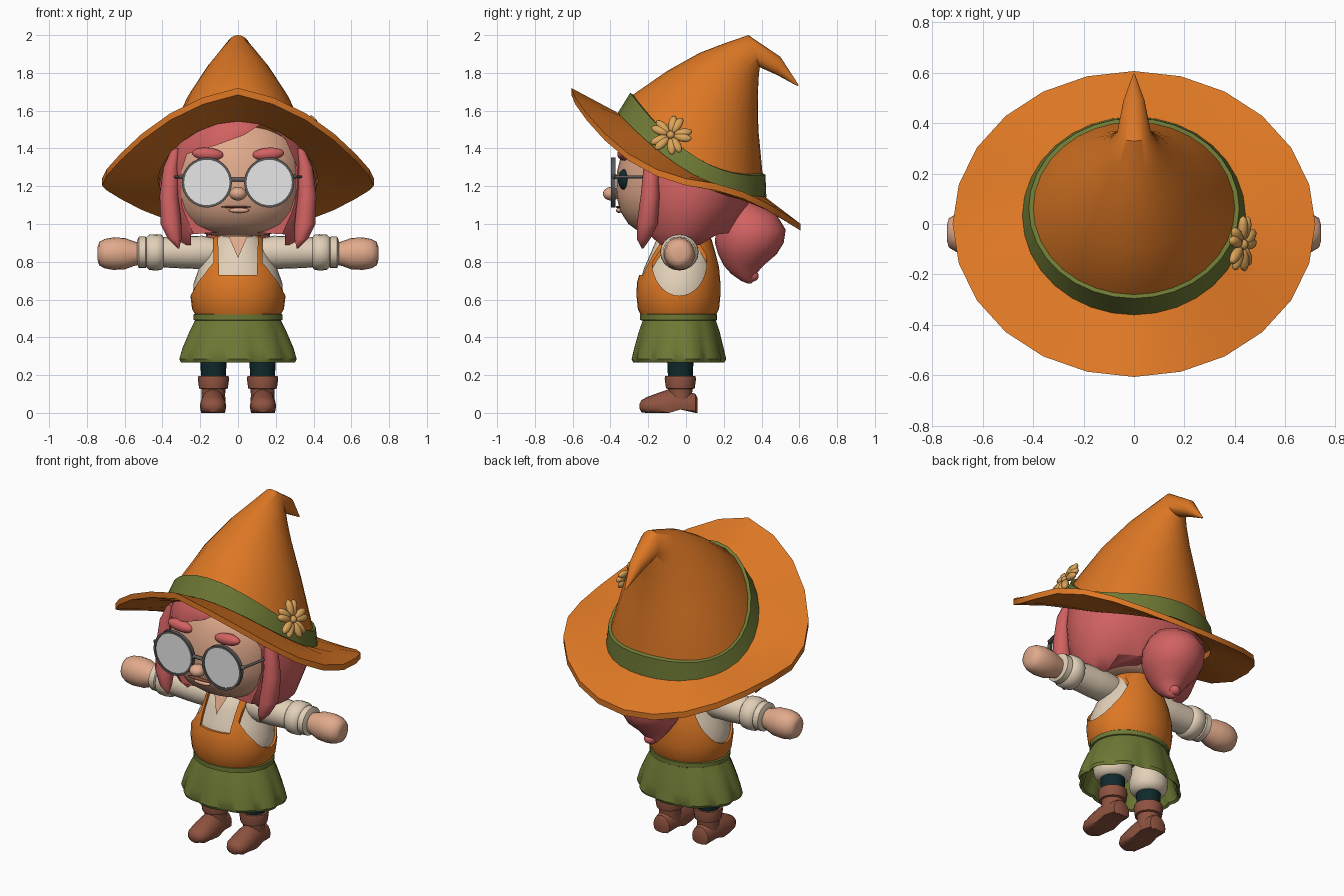
import bpy, bmesh, math
from mathutils import Vector, Matrix

if "Cube" in bpy.data.objects:
    bpy.data.objects.remove(bpy.data.objects["Cube"])

def material(name, *rgb):
    m = bpy.data.materials.new(name)
    m.diffuse_color = (*rgb, 1)
    m.use_nodes = True
    m.node_tree.nodes["Principled BSDF"].inputs["Base Color"].default_value = m.diffuse_color
    return m

ORANGE = material("orange cloth", .72, .185, .018)
GREEN = material("olive green", .155, .19, .035)
PINK = material("pink hair", .64, .12, .12)
SKIN = material("skin", .75, .40, .26)
CREAM = material("cream shirt", .76, .63, .48)
BROWN = material("brown leather", .27, .085, .05)
TEAL = material("dark teal", .005, .022, .025)
GLASS = material("lens grey", .90, .90, .90)
FRAME = material("frame grey", .11, .105, .10)
GOLD = material("gold flower", .70, .37, .10)
X, Y, Z = Vector((1, 0, 0)), Vector((0, 1, 0)), Vector((0, 0, 1))

def smooth(o, angle=40):
    bpy.ops.object.select_all(action='DESELECT')
    o.select_set(True)
    bpy.context.view_layer.objects.active = o
    bpy.ops.object.shade_smooth_by_angle(angle=math.radians(angle))

def finish(bm, name, mat, angle=40):
    bmesh.ops.recalc_face_normals(bm, faces=bm.faces)
    me = bpy.data.meshes.new(name)
    bm.to_mesh(me)
    bm.free()
    o = bpy.data.objects.new(name, me)
    bpy.context.collection.objects.link(o)
    me.materials.append(mat)
    smooth(o, angle)
    return o

def ring(c, u, v, n=24):
    """Ellipse of points around c with half axes u and v."""
    return [Vector(c) + u * math.cos(2 * math.pi * i / n) + v * math.sin(2 * math.pi * i / n) for i in range(n)]

def zring(z, hx, yf, yb, n=32):
    return ring((0, (yf + yb) / 2, z), X * hx, Y * (yb - yf) / 2, n)

def loft(name, rings, mat, angle=40, caps=True, closed=False):
    bm = bmesh.new()
    rows = [[bm.verts.new(p) for p in r] for r in rings]
    pairs = list(zip(rows, rows[1:])) + ([(rows[-1], rows[0])] if closed else [])
    for a, b in pairs:
        for i in range(len(a)):
            j = (i + 1) % len(a)
            bm.faces.new((a[i], a[j], b[j], b[i]))
    if caps and not closed:
        bm.faces.new(rows[0])
        bm.faces.new(rows[-1])
    return finish(bm, name, mat, angle)

def blob(name, loc, size, mat, rot=Matrix.Identity(4), seg=20):
    bm = bmesh.new()
    bmesh.ops.create_uvsphere(bm, u_segments=seg, v_segments=seg // 2, radius=1,
                              matrix=Matrix.Translation(loc) @ rot @ Matrix.Diagonal((*size, 1)))
    return finish(bm, name, mat, 80)

def tube(name, a, b, r, mat, n=10):
    a, b = Vector(a), Vector(b)
    u = (b - a).orthogonal().normalized()
    v = (b - a).normalized().cross(u)
    return loft(name, [ring(a, u * r, v * r, n), ring(b, u * r, v * r, n)], mat)

def prism(pts, y0, y1):
    return loft("cutter", [[Vector((x, y, z)) for x, z in pts] for y in (y0, y1)], SKIN)

def cut(o, cutter):
    cutter.hide_render = True
    m = o.modifiers.new("cut", 'BOOLEAN')
    m.operation, m.object, m.solver = 'DIFFERENCE', cutter, 'EXACT'
    bpy.context.view_layer.objects.active = o
    bpy.ops.object.modifier_apply(modifier=m.name)
    bpy.data.objects.remove(cutter)
    smooth(o)

# Hat cone: each section is front point, back point, half width, side droop
def hat_ring(yf, zf, yb, zb, w, droop, grow=0, n=32):
    c, v = Vector((0, (yf + yb) / 2, (zf + zb) / 2)), Vector((0, (yb - yf) / 2, (zb - zf) / 2))
    v += v.normalized() * grow
    pts = ring(c, X * (w + grow), v, n)
    for i, p in enumerate(pts):
        p.z -= droop * math.cos(2 * math.pi * i / n) ** 2
    return pts

BASE = (-.345, 1.58, .41, 1.15, .425, .10)
RIM = (-.28, 1.685, .405, 1.27, .40, .13)
loft("hat_cone", [hat_ring(*s) for s in (
    BASE, RIM, (-.10, 1.81, .383, 1.5, .285, .04), (.07, 1.905, .38, 1.68, .175, 0),
    (.20, 1.955, .385, 1.78, .115, 0), (.33, 2.0, .39, 1.83, .068, 0),
    (.50, 1.885, .48, 1.79, .042, 0), (.597, 1.735, .59, 1.73, .004, 0))], ORANGE)
loft("hat_band", [hat_ring(*BASE, 0), hat_ring(*BASE, .018), hat_ring(*RIM, .018),
                  hat_ring(*RIM, -.01)], GREEN, 30, caps=False)

# Brim: inner and outer edges, drooping towards the sides
def brim(t, drop):
    inner = hat_ring(*BASE, 0, 24)
    outer = ring((0, 0, 1.36), X * .72, Y * .607 - Z * .36, 24)
    for i, p in enumerate(outer):
        a = 2 * math.pi * i / 24
        s, c = math.sin(a), abs(math.cos(a))
        p.z -= .12 * (1 - s) - .05 * math.sin(math.pi * s) if s > 0 else .12 * c - .065 * math.sin(math.pi * s)
    return [a.lerp(b, t) - Z * drop for a, b in zip(inner, outer)]
loft("hat_brim", [brim(0, 0), brim(.5, 0), brim(1, 0), brim(1, .036), brim(.5, .036), brim(0, .036)],
     ORANGE, 35, closed=True)

# Flower of five two-lobed petals on the band
turn = Vector((.88, -.1, .42)).to_track_quat('Z', 'Y').to_matrix().to_4x4()
place = Matrix.Translation((.42, -.08, 1.465)) @ turn
for k in range(5):
    for d in (-.2, .2):
        a = 2 * math.pi * k / 5 + d
        spin = Matrix.Rotation(a, 4, 'Z')
        blob("flower_petal", place @ Vector((.066 * math.cos(a), .066 * math.sin(a), .012)),
             (.05, .024, .02), GOLD, turn @ spin, 12)
blob("flower_centre", place @ Vector((0, 0, .015)), (.022, .022, .02), GOLD, turn, 12)

# Head and facial features
loft("head", [zring(*s) for s in (
    (.94, .14, -.19, .10), (.96, .23, -.25, .15), (1.0, .28, -.305, .18), (1.07, .32, -.35, .2),
    (1.16, .342, -.37, .2), (1.28, .347, -.365, .2), (1.4, .34, -.335, .2), (1.52, .27, -.27, .15),
    (1.6, .1, -.12, .05))], SKIN, 70)
blob("nose", (0, -.395, 1.16), (.046, .045, .036), SKIN)
blob("mouth", (-.01, -.358, 1.09), (.08, .014, .006), BROWN)
blob("lower_lip", (.005, -.355, 1.072), (.055, .016, .013), SKIN)
loft("neck", [zring(.82, .085, -.13, .05), zring(.97, .085, -.13, .05)], SKIN)

# Hair: rounded mass with the face and neck openings cut out
hair = loft("hair", [zring(*s) for s in (
    (.89, .31, -.21, .15), (.95, .37, -.27, .24), (1.1, .412, -.31, .33), (1.22, .415, -.34, .36),
    (1.32, .39, -.365, .36), (1.4, .365, -.378, .35), (1.5, .30, -.37, .31), (1.57, .2, -.31, .22),
    (1.6, .08, -.15, .1))], PINK, 60)
cut(hair, prism([(-.30, .7), (-.30, 1.28), (-.27, 1.37), (-.12, 1.415), (.03, 1.47), (.14, 1.54),
                 (.25, 1.45), (.315, 1.3), (.315, .7)], -1, -.21))
cut(hair, prism([(-.25, .8), (-.25, .945), (0, .965), (.04, 1.0), (.08, .955), (.25, .945), (.25, .8)], -1, .5))
loft("ponytail", [ring((0, y, z), X * r * .92, Y * r) for z, y, r in (
    (1.12, .29, .05), (1.09, .315, .10), (1.04, .335, .15), (.97, .343, .185), (.90, .335, .182),
    (.84, .325, .155), (.78, .305, .105), (.735, .305, .065), (.70, .325, .035), (.685, .335, .01))], PINK, 70)
blob("ponytail_curl", (0, .35, .725), (.035, .035, .03), PINK)

for s in (-1, 1):
    # Side lock, brow, eye and one half of the glasses
    loft("side_lock", [ring((s * x, y, z), X * r, Y * r, 12) for x, y, z, r in (
        (.33, -.18, 1.40, .02), (.355, -.185, 1.30, .04), (.365, -.19, 1.15, .05), (.355, -.205, 1.0, .055),
        (.335, -.225, .92, .035), (.315, -.23, .87, .004))], PINK, 60)
    blob("brow", (s * .16, -.33, 1.37), (.085, .034, .034), PINK, Matrix.Rotation(s * -.08, 4, 'Y'))
    blob("eye", (s * .165, -.325, 1.235), (.045, .035, .055), TEAL)
    ends = [ring((s * .165, y, 1.22), X * .122, Z * .122, 32) for y in (-.391, -.383)]
    loft("lens", ends, GLASS)
    loft("lens_rim", [ring((s * .165, -.385 + dy, 1.22), X * r, Z * r, 32) for dy, r in (
        (-.012, .12), (-.012, .133), (.012, .133), (.012, .12))], FRAME, closed=True)
    tube("glasses_hinge", (s * .285, -.385, 1.25), (s * .305, -.37, 1.25), .012, FRAME)
    tube("glasses_arm", (s * .30, -.38, 1.25), (s * .335, -.2, 1.25), .008, FRAME)
    # Sleeve with rolled cuff, then the fist
    def arm(name, rows, mat, z):
        return loft(name, [ring((s * x, -.035, z), Y * ry, Z * rz, 20) for x, ry, rz in rows], mat, 50)
    arm("sleeve", ((.10, .07, .07), (.19, .088, .088), (.28, .088, .086), (.395, .082, .08), (.405, .095, .093),
                   (.43, .102, .096), (.47, .10, .094), (.485, .08, .078), (.49, .088, .084),
                   (.525, .088, .083), (.535, .06, .06)), CREAM, .85)
    arm("hand", ((.51, .055, .055), (.55, .062, .065), (.60, .078, .083), (.66, .083, .086), (.705, .076, .078),
                 (.735, .058, .062), (.743, .03, .035)), SKIN, .843)
    # Leg and boot
    def leg(name, rows, mat):
        return loft(name, [ring((s * .13, -.03, z), X * r, Y * r, 20) for z, r in rows], mat, 50)
    leg("bloomer", ((.268, .065), (.272, .085), (.30, .105), (.34, .11), (.42, .10)), CREAM)
    leg("stocking", ((.16, .064), (.28, .07)), TEAL)
    leg("boot_cuff", ((.125, .06), (.13, .076), (.18, .083), (.195, .08), (.195, .06)), BROWN)
    leg("boot_shaft", ((.04, .064), (.10, .062), (.14, .066)), BROWN)
    foot = [ring((s * .132, y, .035), X * w, Z * (top - .035), 16) for y, w, top in (
        (.06, .035, .08), (.05, .055, .10), (-.03, .066, .13), (-.09, .068, .125), (-.15, .070, .105),
        (-.205, .064, .085), (-.235, .045, .068), (-.245, .02, .05))]
    for p in sum(foot, []):
        p.z = max(p.z, .018 if -.06 < p.y < -.02 else 0)
    loft("boot_foot", foot, BROWN, 40)
tube("glasses_bridge", (-.045, -.385, 1.235), (.045, -.385, 1.235), .011, FRAME)

# Shirt body inside a vest with square neckline and arm openings
TORSO = ((.50, .215, -.23, .15), (.55, .243, -.255, .175), (.62, .252, -.262, .182), (.69, .248, -.26, .182),
         (.77, .22, -.235, .175), (.85, .18, -.20, .155), (.92, .145, -.17, .135), (.945, .10, -.12, .09))
loft("shirt_body", [zring(z - .004, w - .013, a + .013, b - .013) for z, w, a, b in TORSO], CREAM, 60)
vest = loft("vest", [zring(*t) for t in TORSO], ORANGE, 60)
cut(vest, prism([(-.10, .73), (.10, .73), (.108, 1), (-.108, 1)], -.5, -.03))
for s in (-1, 1):
    hole = [ring((s * x, -.035, .80), Y * .145, Z * .18, 32) for x in (.13, .5)]
    cut(vest, loft("cutter", hole, SKIN))
# Open collar showing the skin
bm = bmesh.new()
bm.faces.new([bm.verts.new(p) for p in ((-.05, -.16, .935), (0, -.212, .82), (.05, -.16, .935))])
finish(bm, "collar_opening", SKIN)

# Pleated skirt, open underneath, with a waistband
def pleats(z, w, yf, yb, amp):
    pts = zring(z, w, yf, yb, 80)
    cy = (yf + yb) / 2
    for i, p in enumerate(pts):
        f = 1 - amp * (1 - abs(math.sin(math.pi * 10 * i / 80)))
        p.x, p.y = p.x * f, cy + (p.y - cy) * f
    return pts
loft("skirt", [pleats(.50, .222, -.225, .155, 0), pleats(.43, .262, -.25, .178, .025),
               pleats(.34, .303, -.275, .20, .045), pleats(.285, .32, -.288, .213, .06),
               pleats(.268, .312, -.28, .205, .06), pleats(.277, .298, -.268, .194, .06),
               pleats(.38, .26, -.245, .17, .04), pleats(.47, .215, -.215, .145, 0)], GREEN, 35)
loft("waistband", [zring(.488, .225, -.232, .157), zring(.493, .236, -.243, .165),
                   zring(.52, .236, -.243, .165), zring(.527, .225, -.232, .157)], GREEN, 30)
